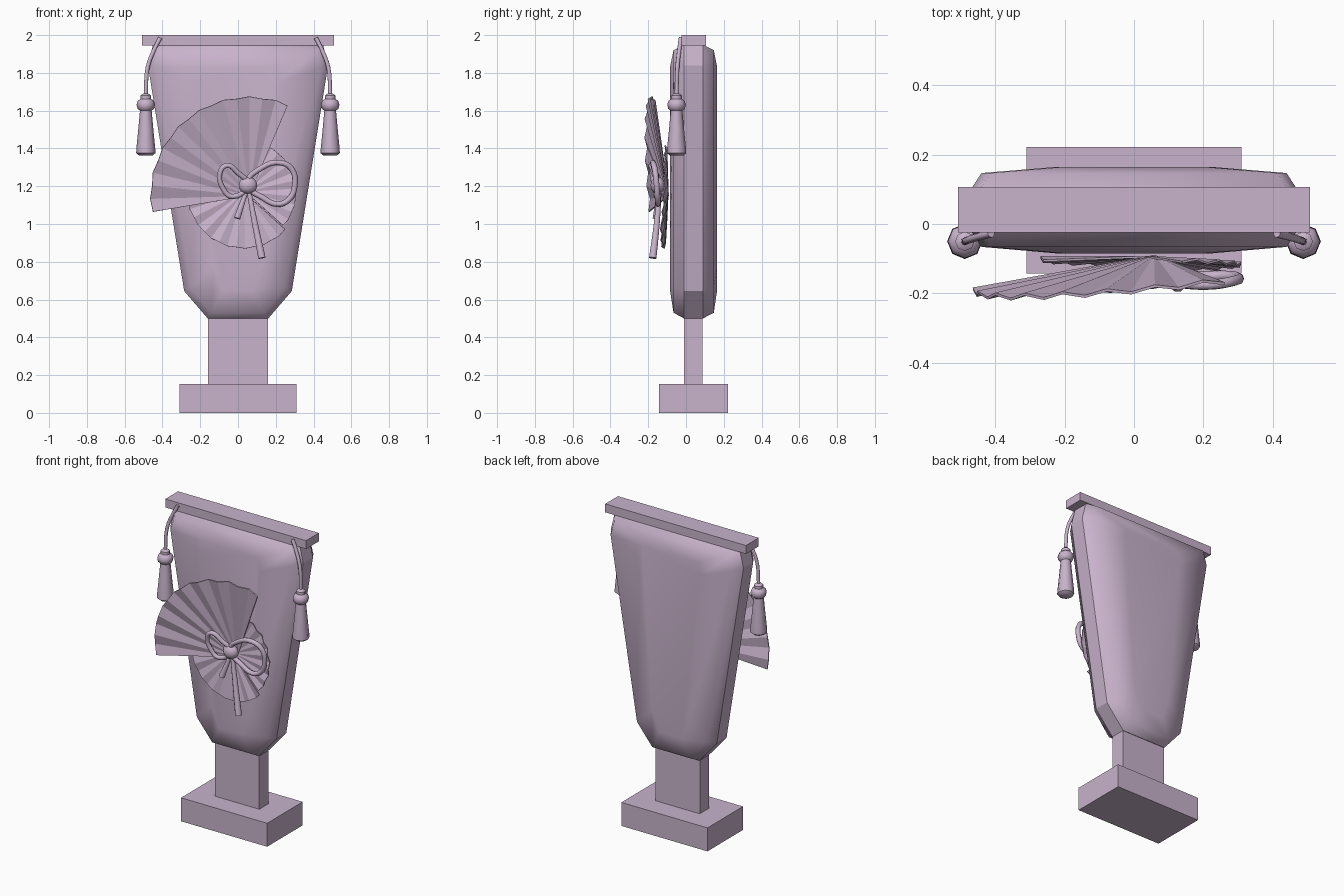
import bpy
import bmesh
from math import sin, cos, tau, radians
from mathutils import Vector

cube = bpy.data.objects.get("Cube")
if cube:
    bpy.data.objects.remove(cube, do_unlink=True)

LILAC = (0.58, 0.45, 0.60, 1)
mat = bpy.data.materials.new("lilac")
mat.use_nodes = True
mat.diffuse_color = LILAC
bsdf = mat.node_tree.nodes["Principled BSDF"]
bsdf.inputs["Base Color"].default_value = LILAC
bsdf.inputs["Roughness"].default_value = 0.8


def add_mesh(name, mesh):
    mesh.materials.clear()
    mesh.materials.append(mat)
    ob = bpy.data.objects.new(name, mesh)
    bpy.context.collection.objects.link(ob)
    return ob


def from_bmesh(name, bm, smooth=None):
    """Finish a bmesh; smooth is the sharp-edge angle in degrees."""
    bmesh.ops.recalc_face_normals(bm, faces=bm.faces[:])
    mesh = bpy.data.meshes.new(name)
    bm.to_mesh(mesh)
    bm.free()
    if smooth:
        mesh.shade_smooth()
        mesh.set_sharp_from_angle(angle=radians(smooth))
    return add_mesh(name, mesh)


def box(name, lo, hi):
    bm = bmesh.new()
    bmesh.ops.create_cube(bm, size=1)
    lo, hi = Vector(lo), Vector(hi)
    bmesh.ops.scale(bm, vec=hi - lo, verts=bm.verts)
    bmesh.ops.translate(bm, vec=(lo + hi) / 2, verts=bm.verts)
    return from_bmesh(name, bm)


def tube(name, points, radius, closed=False, taper=(1, 1), rounded=True):
    """Round tube along a path, smoothed through the points when rounded."""
    cu = bpy.data.curves.new(name, "CURVE")
    cu.dimensions = "3D"
    cu.bevel_depth = radius
    cu.bevel_resolution = 2
    cu.resolution_u = 4
    cu.use_fill_caps = True
    sp = cu.splines.new("BEZIER")
    sp.bezier_points.add(len(points) - 1)
    sp.use_cyclic_u = closed
    for i, (bp, p) in enumerate(zip(sp.bezier_points, points)):
        bp.co = p
        bp.handle_left_type = bp.handle_right_type = "AUTO" if rounded else "VECTOR"
        t = i / (len(points) - 1)
        bp.radius = taper[0] * (1 - t) + taper[1] * t
    tmp = bpy.data.objects.new(name + "_path", cu)
    bpy.context.collection.objects.link(tmp)
    bpy.context.view_layer.update()
    deps = bpy.context.evaluated_depsgraph_get()
    mesh = bpy.data.meshes.new_from_object(tmp.evaluated_get(deps))
    bpy.data.objects.remove(tmp, do_unlink=True)
    mesh.shade_smooth()
    mesh.set_sharp_from_angle(angle=radians(50))
    return add_mesh(name, mesh)


def lathe(name, centre, profile, sides=8):
    """Revolve (radius, z) pairs around a vertical axis."""
    bm = bmesh.new()
    rings = [[bm.verts.new((centre[0] + r * cos(tau * i / sides),
                            centre[1] + r * sin(tau * i / sides), z))
              for i in range(sides)] for r, z in profile]
    for a, b in zip(rings, rings[1:]):
        for i in range(sides):
            j = (i + 1) % sides
            bm.faces.new((a[i], a[j], b[j], b[i]))
    bm.faces.new(rings[0])
    bm.faces.new(rings[-1])
    return from_bmesh(name, bm, 50)


def fan(name, pivot, radius, start, end, pleats, y_rim, fold, thick):
    """Pleated fan leaf opening from the pivot between two angles."""
    bm = bmesh.new()
    hub = bm.verts.new(pivot)
    rim = []
    n = pleats * 2
    for i in range(n + 1):
        a = radians(start + (end - start) * i / n)
        r = radius * (1 if i % 2 else 0.985)
        y = y_rim(i / n) + (fold if i % 2 else -fold)
        rim.append(bm.verts.new((pivot[0] + r * cos(a), y, pivot[2] + r * sin(a))))
    for a, b in zip(rim, rim[1:]):
        bm.faces.new((hub, a, b))
    ob = from_bmesh(name, bm)
    mod = ob.modifiers.new("thickness", "SOLIDIFY")
    mod.thickness = thick
    mod.offset = 0
    return ob


# Stand and top rail
box("base", (-0.31, -0.143, 0), (0.31, 0.222, 0.153))
box("post", (-0.16, -0.01, 0.15), (0.16, 0.087, 0.51))
box("top_rail", (-0.507, -0.024, 1.945), (0.507, 0.107, 2))

# Body: a tapered outline stepped in towards a softly domed front and back
band = [(0.16, 0.5), (0.285, 0.645), (0.477, 1.84), (0.45, 1.95)]
shoulder = [(0.14, 0.53), (0.25, 0.665), (0.44, 1.83), (0.415, 1.92)]
crown = [(0.08, 0.65), (0.13, 0.78), (0.22, 1.75), (0.2, 1.83)]
layers = [(crown, -0.085), (shoulder, -0.066), (band, -0.01),
          (band, 0.09), (shoulder, 0.147), (crown, 0.165)]
bm = bmesh.new()
rings = []
for half, y in layers:
    outline = half + [(-x, z) for x, z in reversed(half)]
    rings.append([bm.verts.new((x, y, z)) for x, z in outline])
bm.faces.new(rings[0])
bm.faces.new(rings[-1])
for k, (a, b) in enumerate(zip(rings, rings[1:])):
    for i in range(len(a)):
        j = (i + 1) % len(a)
        face = bm.faces.new((a[i], a[j], b[j], b[i]))
for f in bm.faces:
    f.smooth = True
for e in bm.edges:
    e.smooth = not all(-0.02 < v.co.y < 0.1 for v in e.verts)
from_bmesh("body", bm)

# Hanging tassels
tassel = [(0.036, 1.363), (0.051, 1.375), (0.05, 1.40), (0.04, 1.5), (0.031, 1.6),
          (0.044, 1.61), (0.049, 1.632), (0.043, 1.652), (0.028, 1.662),
          (0.028, 1.68), (0.012, 1.692)]
for side, s in (("left", 1), ("right", -1)):
    lathe(side + "_tassel", (s * 0.488, -0.05), tassel)
    tube(side + "_cord", [(s * 0.412, -0.028, 1.985), (s * 0.445, -0.036, 1.92),
                          (s * 0.478, -0.046, 1.83), (s * 0.488, -0.05, 1.685)], 0.011)

# Pleated fans
fan("large_fan", (0.06, -0.093, 1.15), 0.525, 67, 189.5, 8,
    lambda t: -0.165 - 0.045 * sin(t * 2.6), 0.007, 0.008)
fan("lower_fan", (0.03, -0.095, 1.17), 0.3, 170, 318, 8,
    lambda t: -0.1 - 0.03 * t, 0.006, 0.006)
fan("side_fan", (0.04, -0.095, 1.17), 0.27, -42, 68, 6,
    lambda t: -0.125 + 0.02 * t, 0.005, 0.006)

# Ribbon bow
right_loop = [(0.05, -0.15, 1.21), (0.13, -0.17, 1.3), (0.22, -0.175, 1.325),
              (0.285, -0.165, 1.29), (0.3, -0.155, 1.2), (0.27, -0.15, 1.13),
              (0.21, -0.15, 1.105), (0.13, -0.15, 1.14)]
left_loop = [(0.05, -0.15, 1.21), (0.0, -0.17, 1.27), (-0.06, -0.185, 1.31),
             (-0.095, -0.18, 1.27), (-0.08, -0.165, 1.19), (-0.03, -0.155, 1.145)]
tube("bow_left_loop", right_loop, 0.015, closed=True)
tube("bow_right_loop", left_loop, 0.014, closed=True)
tube("bow_long_tail", [(0.055, -0.14, 1.19), (0.09, -0.155, 1.0), (0.127, -0.176, 0.82)],
     0.021, taper=(0.6, 1))
tube("bow_short_tail", [(0.05, -0.14, 1.19), (-0.005, -0.16, 1.03)],
     0.018, taper=(0.6, 1), rounded=False)
bm = bmesh.new()
bmesh.ops.create_uvsphere(bm, u_segments=10, v_segments=6, radius=1)
bmesh.ops.scale(bm, vec=(0.052, 0.038, 0.046), verts=bm.verts)
bmesh.ops.translate(bm, vec=(0.053, -0.15, 1.205), verts=bm.verts)
from_bmesh("bow_knot", bm, 60)
